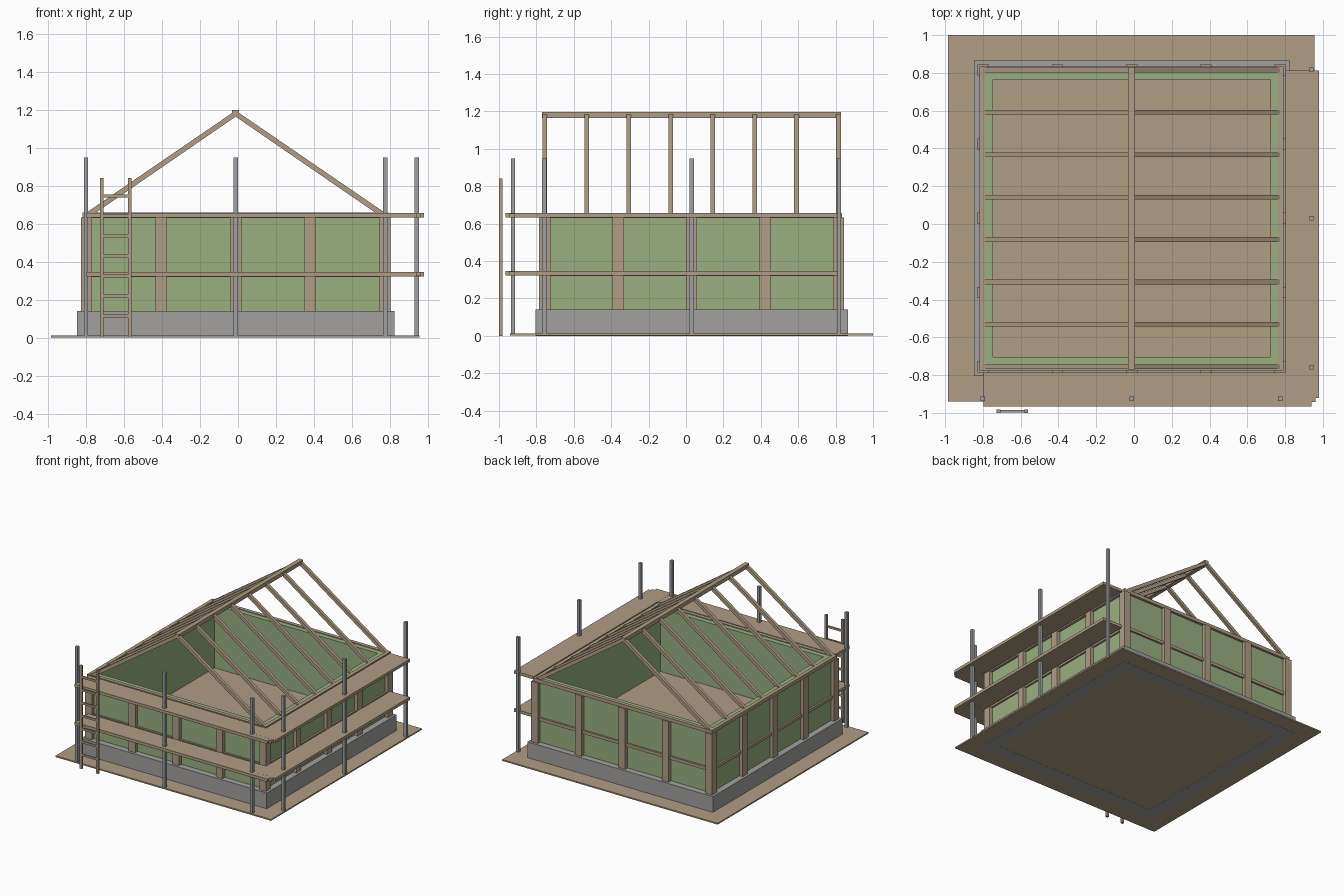
import bpy
import bmesh
from mathutils import Matrix, Vector

cube = bpy.data.objects.get("Cube")
if cube:
    bpy.data.objects.remove(cube, do_unlink=True)


def material(name, rgb):
    m = bpy.data.materials.new(name)
    m.use_nodes = True
    m.diffuse_color = (*rgb, 1)
    m.node_tree.nodes["Principled BSDF"].inputs["Base Color"].default_value = (*rgb, 1)
    return m


EARTH = material("earth tan", (0.43, 0.34, 0.23))
WOOD = material("timber tan", (0.43, 0.34, 0.235))
GREEN = material("panel green", (0.32, 0.43, 0.22))
CONCRETE = material("concrete grey", (0.36, 0.355, 0.35))
STEEL = material("steel grey", (0.34, 0.35, 0.36))

# House centre and level heights
CX, CY = -0.0125, 0.03
BASE, EAVE, TOP = 0.14, 0.63, 0.658


def add_box(bm, lo, hi):
    lo, hi = Vector(lo), Vector(hi)
    size = hi - lo
    bmesh.ops.create_cube(bm, size=1, matrix=Matrix.Translation((lo + hi) / 2) @ Matrix.Diagonal((*size, 1)))


def finish(name, bm, mat):
    bmesh.ops.recalc_face_normals(bm, faces=bm.faces)
    mesh = bpy.data.meshes.new(name)
    bm.to_mesh(mesh)
    bm.free()
    mesh.materials.append(mat)
    ob = bpy.data.objects.new(name, mesh)
    bpy.context.collection.objects.link(ob)
    return ob


def boxes(name, mat, *pairs):
    bm = bmesh.new()
    for lo, hi in pairs:
        add_box(bm, lo, hi)
    return finish(name, bm, mat)


def ring(name, mat, inner, outer, z0, z1):
    """Square frame around the house centre."""
    bm = bmesh.new()
    loops = []
    for r, z in ((outer, z0), (outer, z1), (inner, z1), (inner, z0)):
        loops.append([bm.verts.new((CX + sx * r, CY + sy * r, z))
                      for sx, sy in ((-1, -1), (1, -1), (1, 1), (-1, 1))])
    for i in range(4):
        a, b = loops[i], loops[(i + 1) % 4]
        for k in range(4):
            n = (k + 1) % 4
            bm.faces.new((a[k], a[n], b[n], b[k]))
    return finish(name, bm, mat)


# Ground, foundation and floor
boxes("ground_slab", EARTH, ((-0.985, -0.94, 0.001), (0.955, 1.0, 0.012)))
ring("foundation", CONCRETE, 0.735, 0.835, 0, BASE)
boxes("floor", EARTH, ((CX - 0.736, CY - 0.736, 0.012), (CX + 0.736, CY + 0.736, BASE)))

# Walls with rails
ring("wall_panels", GREEN, 0.735, 0.785, BASE, TOP - 0.006)
ring("middle_rail", WOOD, 0.78, 0.80, 0.32, 0.345)
ring("top_rail", WOOD, 0.775, 0.805, EAVE, TOP)

# Wall posts: corners and three between on every side
posts = []
for i in range(-2, 3):
    for j in range(-2, 3):
        if max(abs(i), abs(j)) < 2:
            continue
        x, y = CX + i * 0.3925, CY + j * 0.3925
        hx = hy = 0.03
        if abs(i) < 2:
            hy = 0.02
            y = CY + (j / 2) * 0.795
        if abs(j) < 2:
            hx = 0.02
            x = CX + (i / 2) * 0.795
        posts.append(((x - hx, y - hy, BASE), (x + hx, y + hy, EAVE + 0.002)))
boxes("wall_posts", WOOD, *posts)

# Ridge beam
boxes("ridge_beam", WOOD, ((CX - 0.018, CY - 0.8, 1.165), (CX + 0.018, CY + 0.8, 1.197)))

# Rafters, cut level on the top rail and plumb at the ridge
profile = ((0.785, TOP), (0.735, TOP), (0, 1.163), (0, 1.195))
bm = bmesh.new()
for i in range(8):
    y = CY + (i - 3.5) * 0.2245
    for side in (-1, 1):
        ends = [[bm.verts.new((CX + side * px, y + d, pz)) for px, pz in profile]
                for d in (-0.0125, 0.0125)]
        for e in ends:
            bm.faces.new(e)
        for k in range(4):
            n = (k + 1) % 4
            bm.faces.new((ends[0][k], ends[0][n], ends[1][n], ends[1][k]))
finish("rafters", bm, WOOD)

# Scaffold decks on two levels, along the front and one side
for label, z in (("lower", 0.322), ("upper", 0.632)):
    t = z + 0.024
    boxes(label + "_scaffold_deck", WOOD,
          ((-0.797, -0.965, z), (0.94, CY - 0.815, t)),
          ((CX + 0.815, -0.92, z + 0.0005), (0.98, 0.812, t + 0.0005)),
          ((0.90, -0.943, z + 0.001), (0.962, -0.90, t - 0.001)))

# Scaffold poles
spots = [(CX + d, -0.925) for d in (-0.7875, 0, 0.7875)]
spots += [(0.94, CY + d) for d in (-0.7875, 0, 0.7875)]
boxes("scaffold_poles", STEEL,
      *[((x - 0.0115, y - 0.0115, 0.005), (x + 0.0115, y + 0.0115, 0.947)) for x, y in spots])

# Ladder
parts = [((x - 0.01, -1.0, 0), (x + 0.01, -0.982, 0.84)) for x in (-0.717, -0.57)]
for i in range(7):
    z = 0.113 + i * 0.1055
    parts.append(((-0.71, -0.997, z - 0.008), (-0.577, -0.985, z + 0.008)))
boxes("ladder", WOOD, *parts)
